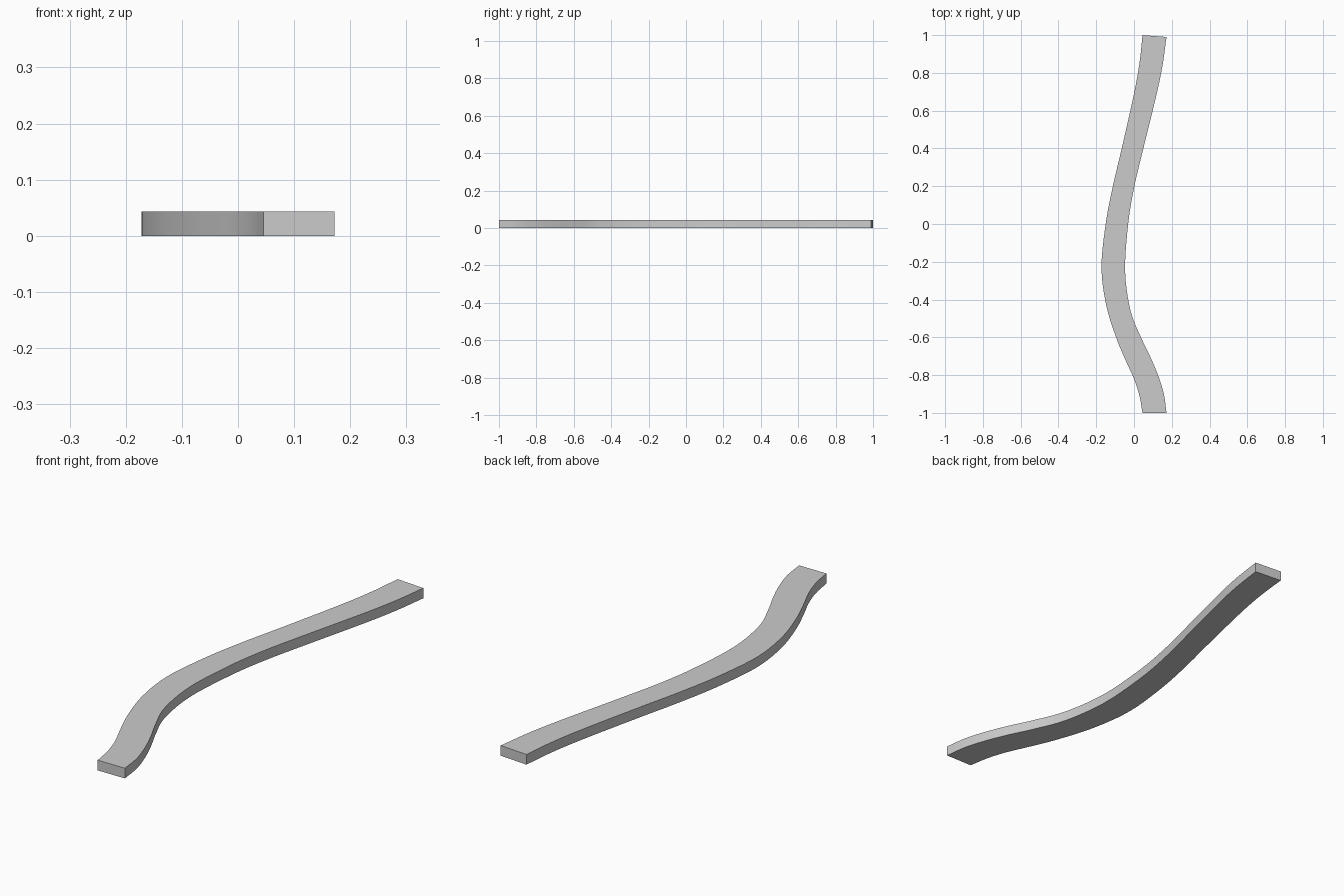
import bpy, bmesh
from mathutils import Vector

if "Cube" in bpy.data.objects:
    bpy.data.objects.remove(bpy.data.objects["Cube"])

HEIGHT = 0.043
STEPS = 5

# Matching points along the two sides of the curved strip, front to back
LEFT = [(0.045, -1), (0.029, -.91), (0.0, -.82), (-.045, -.72), (-.095, -.6), (-.147, -.43),
        (-.172, -.23), (-.15, 0), (-.112, .2), (-.065, .4), (0.0, .69), (.03, .86), (.045, 1)]
RIGHT = [(.172, -1), (.158, -.9), (.127, -.8), (.085, -.7), (.037, -.6), (-.018, -.46),
         (-.047, -.25), (-.031, 0), (0.0, .19), (.047, .39), (.118, .68), (.151, .84), (.172, .99)]


def spline(points):
    """Smooth curve through the points."""
    p = [Vector(q) for q in points]
    p = [p[0] * 2 - p[1]] + p + [p[-1] * 2 - p[-2]]
    out = []
    for i in range(1, len(p) - 2):
        a, b, c, d = p[i - 1:i + 3]
        for s in range(STEPS):
            t = s / STEPS
            out.append(0.5 * (2 * b + (c - a) * t + (2 * a - 5 * b + 4 * c - d) * t**2
                              + (3 * b - a - 3 * c + d) * t**3))
    return out + [p[-2]]


# Curved strip: rectangular section swept between the two sides
bm = bmesh.new()
rings = []
for l, r in zip(spline(LEFT), spline(RIGHT)):
    rings.append([bm.verts.new((q.x, q.y, z))
                  for q, z in ((l, 0), (r, 0), (r, HEIGHT), (l, HEIGHT))])
for a, b in zip(rings, rings[1:]):
    for k in range(4):
        n = (k + 1) % 4
        bm.faces.new((a[k], a[n], b[n], b[k]))
bm.faces.new(rings[0])
bm.faces.new(rings[-1])
bmesh.ops.recalc_face_normals(bm, faces=bm.faces)

mesh = bpy.data.meshes.new("curved_strip")
bm.to_mesh(mesh)
bm.free()
strip = bpy.data.objects.new("curved_strip", mesh)
bpy.context.collection.objects.link(strip)

# Smooth sides with sharp long edges
bpy.context.view_layer.objects.active = strip
strip.select_set(True)
bpy.ops.object.shade_smooth_by_angle()
